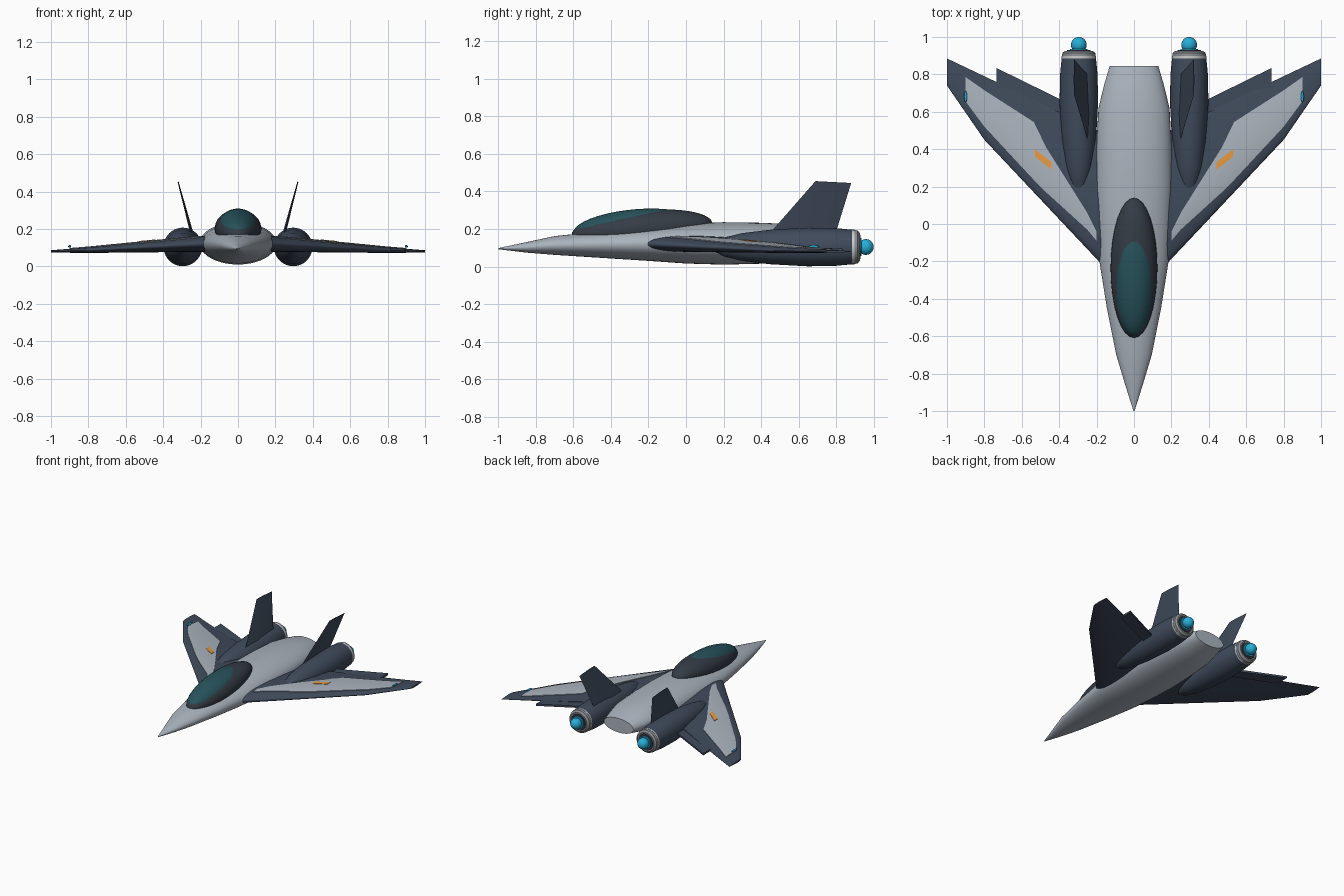
import bpy, bmesh, math
from mathutils import Vector

if "Cube" in bpy.data.objects:
    bpy.data.objects.remove(bpy.data.objects["Cube"])


def material(name, rgb):
    m = bpy.data.materials.new(name)
    m.diffuse_color = (*rgb, 1)
    m.use_nodes = True
    m.node_tree.nodes["Principled BSDF"].inputs["Base Color"].default_value = m.diffuse_color
    return m


HULL = material("hull_grey", (0.40, 0.45, 0.51))
DARK = material("dark_slate", (0.05, 0.07, 0.105))
FRAME = material("canopy_frame", (0.035, 0.045, 0.06))
GLASS = material("teal_glass", (0.02, 0.085, 0.105))
METAL = material("nozzle_metal", (0.25, 0.27, 0.29))
BAND = material("pale_band", (0.75, 0.75, 0.75))
GLOW = material("blue_glow", (0.02, 0.42, 0.68))
ORANGE = material("orange_mark", (0.80, 0.32, 0.05))


def finish(name, bm, mat, mirror=False, angle=35):
    bmesh.ops.recalc_face_normals(bm, faces=bm.faces)
    me = bpy.data.meshes.new(name)
    bm.to_mesh(me)
    bm.free()
    me.materials.append(mat)
    me.shade_smooth()
    me.set_sharp_from_angle(angle=math.radians(angle))
    ob = bpy.data.objects.new(name, me)
    bpy.context.collection.objects.link(ob)
    if mirror:
        ob.modifiers.new("mirror", 'MIRROR').use_mirror_merge = False
    return ob


def loft(name, rings, mat, mirror=False, angle=35):
    """Skin a list of equal-length closed rings and cap both ends."""
    bm = bmesh.new()
    vs = [[bm.verts.new(p) for p in r] for r in rings]
    n = len(vs[0])
    for a, b in zip(vs, vs[1:]):
        for i in range(n):
            j = (i + 1) % n
            bm.faces.new((a[i], a[j], b[j], b[i]))
    bm.faces.new(vs[0])
    bm.faces.new(vs[-1])
    return finish(name, bm, mat, mirror, angle)


def oval(x, y, z, rx, rz, n=40):
    return [(x + rx * math.cos(2 * math.pi * i / n), y,
             z + rz * math.sin(2 * math.pi * i / n)) for i in range(n)]


def ball(name, loc, scale, mat, tilt=0, mirror=False):
    bm = bmesh.new()
    bmesh.ops.create_uvsphere(bm, u_segments=32, v_segments=20, radius=1)
    bmesh.ops.scale(bm, vec=Vector(scale), verts=bm.verts)
    c, s = math.cos(tilt), math.sin(tilt)
    for v in bm.verts:
        x, y, z = v.co
        v.co = Vector((x, y * c - z * s, y * s + z * c)) + Vector(loc)
    return finish(name, bm, mat, mirror)


# Fuselage: y, half width, centre z, half height
body = [(-1, .003, .095, .003), (-.85, .05, .102, .028), (-.7, .095, .112, .05),
        (-.45, .145, .117, .071), (-.2, .185, .12, .09), (0, .198, .122, .106),
        (.2, .205, .123, .113), (.4, .202, .124, .109), (.62, .19, .125, .098),
        (.75, .158, .125, .078), (.845, .13, .125, .056)]
loft("fuselage", [oval(0, y, z, w, h) for y, w, z, h in body], HULL)

# Canopy with frame
tilt = math.radians(5)
ball("canopy_frame", (0, -.235, .2), (.125, .376, .1), FRAME, tilt)
ball("canopy_glass", (0, -.268, .205), (.113, .335, .1), GLASS, tilt)

# Wings: x, leading y, trailing y, centre z, half thickness
SPAN = [(.15, -.24, .48, .122, .043), (.8, .45, .79, .087, .015), (1, .74, .885, .08, .006)]


def wing_at(x):
    a, b = (SPAN[0], SPAN[1]) if x <= .8 else (SPAN[1], SPAN[2])
    t = (x - a[0]) / (b[0] - a[0])
    return [p + (q - p) * t for p, q in zip(a[1:], b[1:])]


def thick(u):
    return 2.6 * math.sqrt(u) * (1 - u) + .06 * u


def wing_top(x, y):
    le, te, z, h = wing_at(x)
    u = min(max((y - le) / (te - le), 0), 1)
    return z + h * thick(u)


def foil(x, n=16):
    le, te, z, h = wing_at(x)
    us = [(i / n) ** 2 for i in range(n + 1)]
    up = [(x, le + (te - le) * u, z + h * thick(u)) for u in us]
    low = [(x, le + (te - le) * u, z - h * thick(u)) for u in us[-1:0:-1]]
    return up + low


loft("wing", [foil(x) for x in (.15, .8, 1)], DARK, True)


# Thin plates that follow the wing's upper surface
def skin_plate(name, edges, mat, lift, n=10, steps=5):
    rings = []
    for (x0, a0, b0), (x1, a1, b1) in zip(edges, edges[1:]):
        for k in range(steps + (x1 == edges[-1][0])):
            t = k / steps
            x, a, b = x0 + (x1 - x0) * t, a0 + (a1 - a0) * t, b0 + (b1 - b0) * t
            ys = [a + (b - a) * i / n for i in range(n + 1)]
            rings.append([(x, y, wing_top(x, y) + lift) for y in ys]
                         + [(x, y, wing_top(x, y) - .003) for y in reversed(ys)])
    loft(name, rings, mat, True)


skin_plate("wing_panel", [(.2, -.09, -.04), (.25, -.03, .06), (.47, .17, .41),
                          (.535, .235, .545), (.8, .52, .715), (.9, .655, .785)], HULL, .004)
skin_plate("wing_marking", [(.44, .29, .33), (.53, .36, .40)], ORANGE, .007, 3)
ball("wingtip_light", (.9, .68, .107), (.008, .03, .007), GLOW, 0, True)

# Trailing flaps
flap = [(.37, .56), (.735, .73), (.735, .834), (.37, .655)]
loft("flap", [[(x, y, z + .02 * (.735 - x)) for x, y in flap] for z in (.08, .095)], DARK, True)

# Engine nacelles, nozzles and exhaust glow
EX, EZ = .295, .104


def turned(name, profile, mat):
    loft(name, [oval(EX, y, EZ, r, r) for y, r in profile], mat, True)


turned("nacelle", [(.12, .005), (.2, .05), (.3, .074), (.45, .092), (.65, .103),
                   (.8, .1), (.885, .092)], DARK)
turned("nozzle_band", [(.884, .092), (.897, .092)], BAND)
turned("nozzle_ring", [(.896, .09), (.915, .088), (.926, .074)], METAL)
turned("nozzle_core", [(.92, .066), (.931, .062)], FRAME)
turned("exhaust_disc", [(.925, .05), (.936, .046)], GLOW)
ball("exhaust_glow", (EX, .958, EZ), (.042, .042, .042), GLOW, 0, True)


# Canted tail fins
def fin_ring(x, z0, z1, y0, y1, t):
    m = y0 + (y1 - y0) * .4
    return [(x, y0, z0), (x + t, m, z0 + (z1 - z0) * .4), (x, y1, z1),
            (x - t, m, z0 + (z1 - z0) * .4)]


loft("tail_fin", [fin_ring(.245, .17, .17, .44, .795, .009),
                  fin_ring(.32, .455, .445, .69, .88, .003)], DARK, True)
